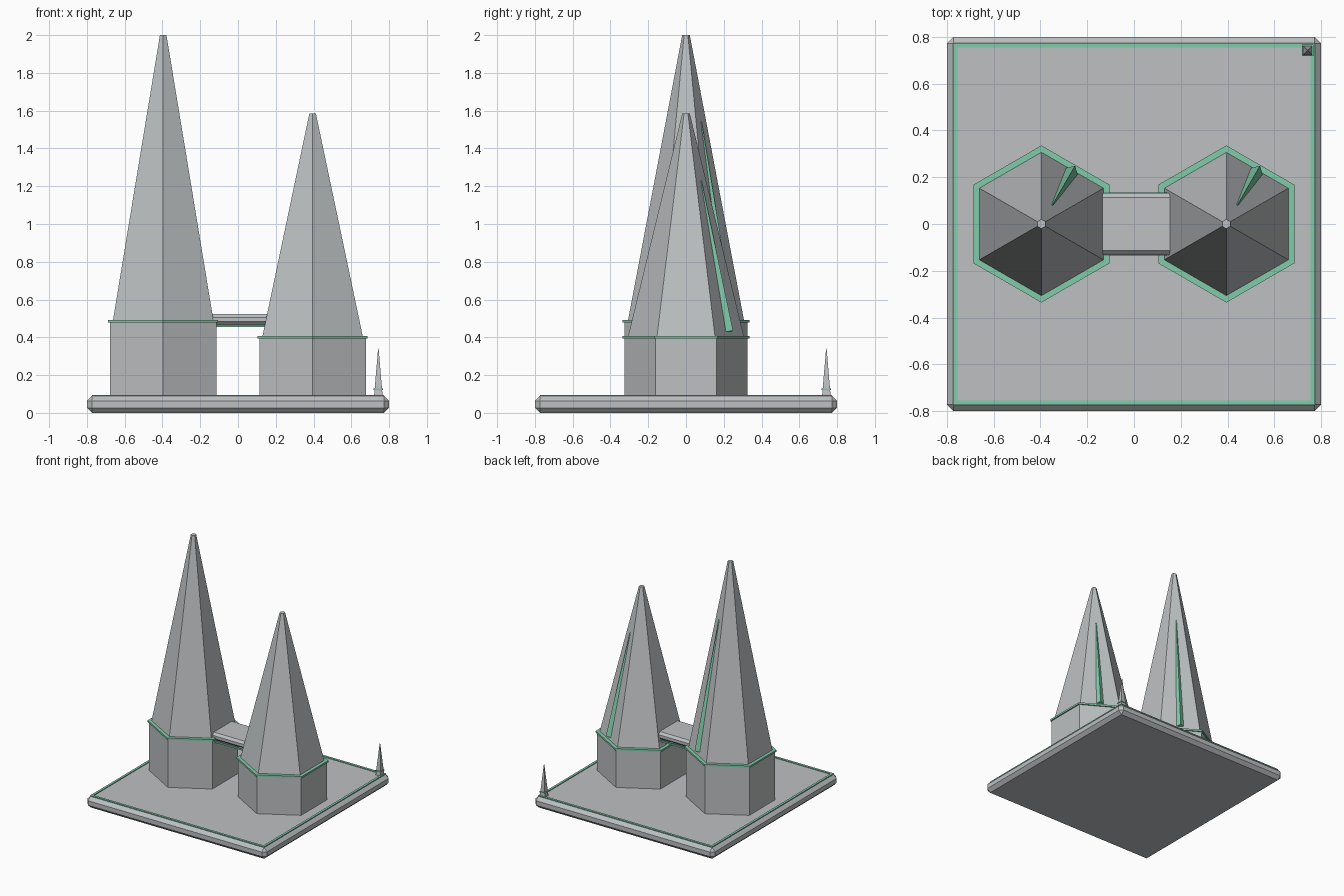
import bpy, math
from mathutils import Vector

cube = bpy.data.objects.get("Cube")
if cube:
    bpy.data.objects.remove(cube, do_unlink=True)


def material(name, rgb):
    m = bpy.data.materials.new(name)
    m.use_nodes = True
    m.diffuse_color = (*rgb, 1)
    m.node_tree.nodes["Principled BSDF"].inputs["Base Color"].default_value = (*rgb, 1)
    return m


GREY = material("stone grey", (0.51, 0.53, 0.54))
GREEN = material("mint green", (0.22, 0.60, 0.41))


def finish(name, mat):
    o = bpy.context.object
    o.name = name
    o.data.materials.append(mat)
    return o


def box(name, mat, x, y, z, bevel=0):
    """Box from (low, high) pairs, with optional chamfer."""
    spans = (x, y, z)
    bpy.ops.mesh.primitive_cube_add(size=1, location=[(a + b) / 2 for a, b in spans])
    o = finish(name, mat)
    o.scale = [b - a for a, b in spans]
    bpy.ops.object.transform_apply(location=False, rotation=False)
    if bevel:
        mod = o.modifiers.new("chamfer", "BEVEL")
        mod.width, mod.segments = bevel, 1
    return o


def spire(name, mat, sides, r1, r2, base, tip, turn=0):
    """Tapered prism between two points, spun by turn about its own axis."""
    base, tip = Vector(base), Vector(tip)
    bpy.ops.mesh.primitive_cone_add(vertices=sides, radius1=r1, radius2=r2,
                                    depth=(tip - base).length, location=(base + tip) / 2)
    o = finish(name, mat)
    o.rotation_mode = "QUATERNION"
    tilt = Vector((0, 0, 1)).rotation_difference(tip - base)
    spin = Vector((1, 0, 0)).rotation_difference(Vector((math.cos(turn), math.sin(turn), 0)))
    o.rotation_quaternion = tilt @ spin
    return o


def square_ring(name, outer, inner, z, centre=(0, 0)):
    """Four thin strips around a square."""
    cx, cy = centre
    for s, side in ((-1, "low"), (1, "high")):
        a, b = sorted((s * inner, s * outer))
        box(f"{name}_x_{side}", GREEN, (cx + a, cx + b), (cy - outer, cy + outer), z)
        box(f"{name}_y_{side}", GREEN, (cx - inner, cx + inner), (cy + a, cy + b), z)


# Ground slab with edge trim
PLATE = 0.09
box("base_slab", GREY, (-0.8, 0.8), (-0.8, 0.8), (0, PLATE), 0.027)
square_ring("slab_trim", 0.774, 0.756, (PLATE - 0.005, PLATE + 0.006))


def tower(side, x, shoulder, top):
    """Hexagonal drum, trim band, tall roof and a slim fin on the back."""
    spire(f"{side}_tower_drum", GREY, 6, 0.325, 0.325, (x, 0, PLATE - 0.01), (x, 0, shoulder))
    spire(f"{side}_tower_band", GREEN, 6, 0.336, 0.336,
          (x, 0, shoulder - 0.007), (x, 0, shoulder + 0.007))
    spire(f"{side}_tower_roof", GREY, 6, 0.308, 0.02, (x, 0, shoulder), (x, 0, top))
    h = top - shoulder
    a = math.radians(60)

    def on_face(t):
        r = (0.308 + (0.02 - 0.308) * t) * math.cos(math.pi / 6)
        return (x + r * math.cos(a), r * math.sin(a), shoulder + h * t)

    spire(f"{side}_tower_fin", GREEN, 4, 0.028, 0.003, on_face(0.025), on_face(0.70), a)


tower("right", -0.396, 0.485, 2.0)
tower("left", 0.395, 0.40, 1.585)

# Bridge between the towers
box("bridge", GREY, (-0.2, 0.2), (-0.132, 0.132), (0.465, 0.524), 0.018)
for s, side in ((-1, "front"), (1, "back")):
    a, b = sorted((s * 0.122, s * 0.135))
    box(f"bridge_trim_{side}", GREEN, (-0.2, 0.2), (a, b), (0.454, 0.466))

# Corner beacon
bx = 0.743
spire("beacon", GREY, 4, 0.032, 0.002, (bx, bx, PLATE), (bx, bx, 0.34), math.pi / 4)
square_ring("beacon_ring", 0.025, 0.018, (0.121, 0.128), (bx, bx))
